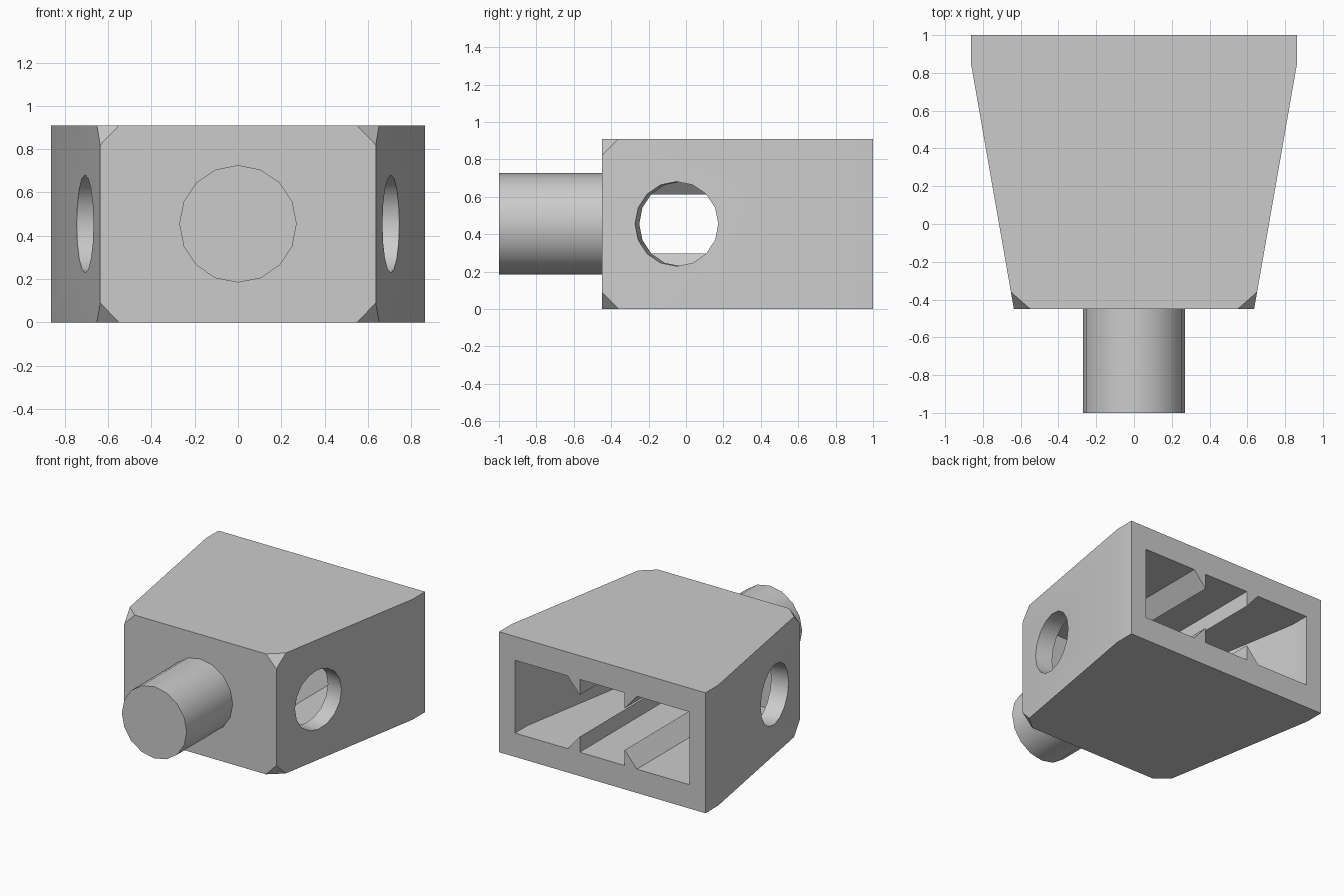
import bpy, bmesh, math
from mathutils import Matrix, Vector

cube = bpy.data.objects.get("Cube")
if cube:
    bpy.data.objects.remove(cube, do_unlink=True)

grey = bpy.data.materials.new("plain_grey")
grey.use_nodes = True
colour = (0.6, 0.6, 0.6, 1)
grey.diffuse_color = colour
grey.node_tree.nodes["Principled BSDF"].inputs["Base Color"].default_value = colour

HEIGHT, MID = 0.91, 0.455
BACK_HALF, FRONT_HALF = 0.863, 0.636
BACK, KINK, FRONT = 1.0, 0.85, -0.45
SLOPE = (BACK_HALF - FRONT_HALF) / (KINK - FRONT)
WALL, INNER_FRONT = 0.134, -0.32
CAV_LOW, CAV_HIGH = 0.18, 0.73


def half_width(y):
    return BACK_HALF - SLOPE * max(0, KINK - y)


def make_object(name, bm):
    bmesh.ops.recalc_face_normals(bm, faces=bm.faces)
    mesh = bpy.data.meshes.new(name)
    bm.to_mesh(mesh)
    bm.free()
    mesh.materials.append(grey)
    obj = bpy.data.objects.new(name, mesh)
    bpy.context.collection.objects.link(obj)
    return obj


def hull(name, points):
    bm = bmesh.new()
    for p in points:
        bm.verts.new(p)
    bmesh.ops.convex_hull(bm, input=bm.verts)
    bmesh.ops.dissolve_limit(bm, angle_limit=0.01, verts=bm.verts, edges=bm.edges)
    return make_object(name, bm)


def cylinder(name, radius, centre, axis, length):
    bm = bmesh.new()
    turn = Vector(axis).to_track_quat('Z', 'Y').to_matrix().to_4x4()
    bmesh.ops.create_cone(bm, cap_ends=True, segments=16, radius1=radius, radius2=radius,
                          depth=length, matrix=Matrix.Translation(centre) @ turn)
    return make_object(name, bm)


def smooth(obj):
    bpy.ops.object.select_all(action='DESELECT')
    obj.select_set(True)
    bpy.context.view_layer.objects.active = obj
    bpy.ops.object.shade_smooth_by_angle(angle=math.radians(30))


def cut(obj, cutter):
    cutter.hide_render = True
    mod = obj.modifiers.new("cut", 'BOOLEAN')
    mod.operation, mod.solver, mod.object = 'DIFFERENCE', 'EXACT', cutter
    bpy.context.view_layer.objects.active = obj
    bpy.ops.object.modifier_apply(modifier=mod.name)
    bpy.data.objects.remove(cutter, do_unlink=True)


# Tapered body with the four front corners clipped
points = []
for s in (-1, 1):
    for z, inward in ((0, 1), (HEIGHT, -1)):
        points += [(s * BACK_HALF, BACK, z), (s * BACK_HALF, KINK, z)]
        points += [(s * (FRONT_HALF - 0.087), FRONT, z),
                   (s * half_width(FRONT + 0.09), FRONT + 0.09, z),
                   (s * FRONT_HALF, FRONT, z + inward * 0.09)]
body = hull("body", points)

# Hollow open at the back, following the side walls
cut(body, hull("hollow_cutter", [(s * (half_width(y) - WALL), y, z)
                                 for s in (-1, 1) for y in (INNER_FRONT, KINK, BACK + 0.1)
                                 for z in (CAV_LOW, CAV_HIGH)]))

# Round holes square to the sloping side walls
for s in (-1, 1):
    cut(body, cylinder("hole_cutter", 0.226, (s * half_width(-0.05), -0.05, MID),
                       (s, -SLOPE, 0), 0.4))
smooth(body)

# Wedge-shaped ribs along the floor and roof of the hollow
for s, side in ((1, "left"), (-1, "right")):
    for root, tip, level in ((CAV_LOW, 0.297, "lower"), (CAV_HIGH, 0.613, "upper")):
        hull(f"{side}_{level}_rib", [(s * x, y, z) for y in (INNER_FRONT, BACK)
                                     for x, z in ((0.29, root), (0.188, root), (0.188, tip))])

# Round peg on the front
peg = cylinder("front_peg", 0.271, (0, (FRONT - 1) / 2, MID), (0, -1, 0), 1 + FRONT)
smooth(peg)
